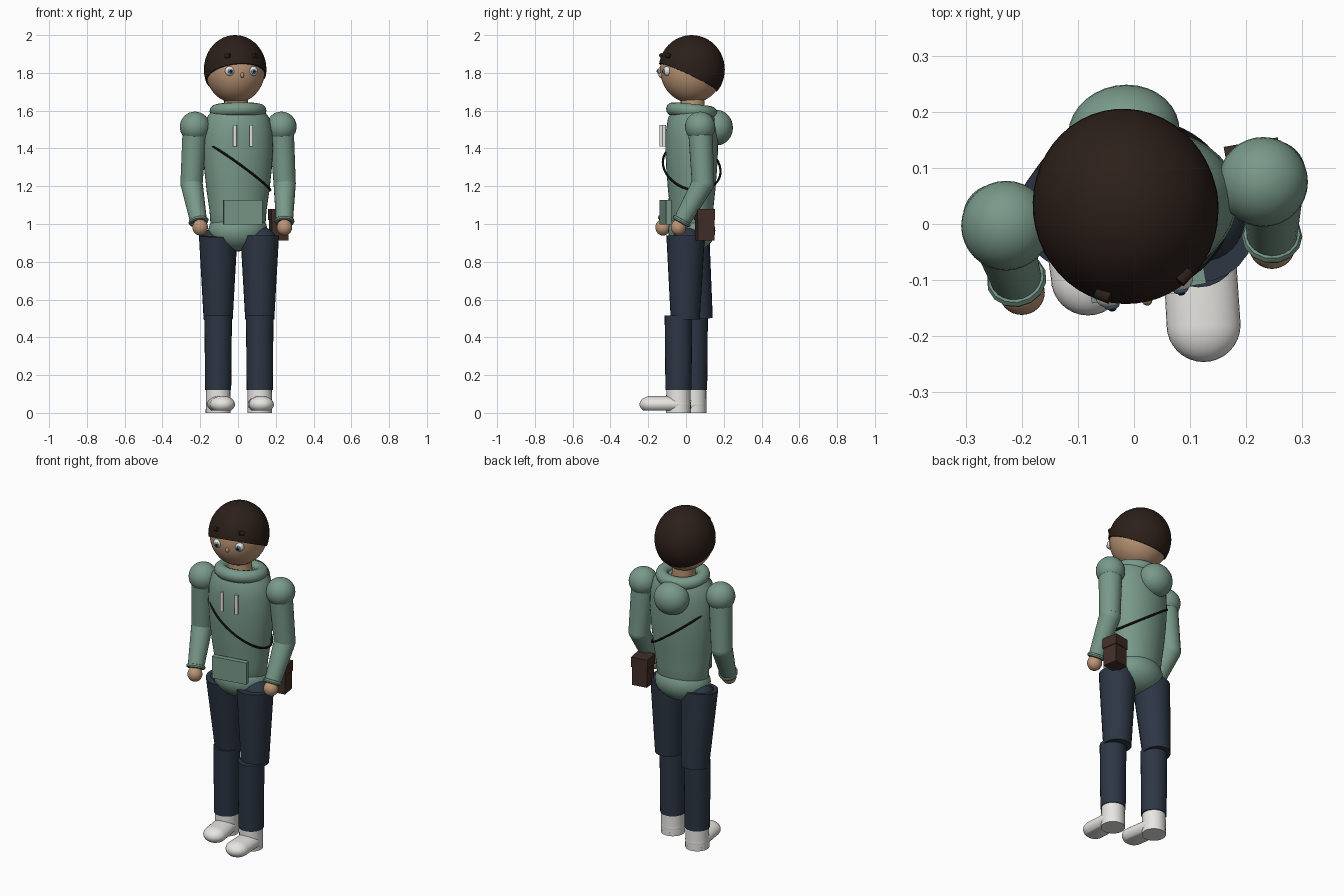
import bpy, bmesh, math
from mathutils import Vector, Matrix

if "Cube" in bpy.data.objects:
    bpy.data.objects.remove(bpy.data.objects["Cube"])

def mat(name, r, g, b):
    m = bpy.data.materials.new(name)
    m.diffuse_color = (r, g, b, 1)
    m.use_nodes = True
    m.node_tree.nodes["Principled BSDF"].inputs["Base Color"].default_value = m.diffuse_color
    return m

GREEN = mat("sage_cloth", 0.19, 0.32, 0.25)
NAVY = mat("navy_cloth", 0.026, 0.037, 0.058)
SKIN = mat("skin", 0.50, 0.30, 0.18)
HAIR = mat("dark_hair", 0.025, 0.014, 0.010)
WHITE = mat("white", 0.80, 0.79, 0.76)
BROWN = mat("brown_leather", 0.055, 0.028, 0.022)
BLACK = mat("black", 0.012, 0.012, 0.012)
BLUE = mat("iris_blue", 0.12, 0.25, 0.38)

YAW = math.radians(10)                     # twist of the upper body
BODY = Matrix.Translation((0, 0.03, 0)) @ Matrix.Rotation(YAW, 4, 'Z')
HEAD = Matrix.Translation((-0.015, 0.03, 1.818)) @ Matrix.Rotation(math.radians(13), 4, 'Z')

def add(name, bm, m, matrix=Matrix(), smooth=True):
    bmesh.ops.recalc_face_normals(bm, faces=bm.faces)
    me = bpy.data.meshes.new(name)
    bm.to_mesh(me)
    bm.free()
    ob = bpy.data.objects.new(name, me)
    bpy.context.collection.objects.link(ob)
    ob.matrix_world = matrix
    me.materials.append(m)
    if smooth:
        bpy.ops.object.select_all(action='DESELECT')
        ob.select_set(True)
        bpy.context.view_layer.objects.active = ob
        bpy.ops.object.shade_smooth_by_angle(angle=math.radians(40))
    return ob

def ball(name, c, r, m, base=Matrix(), seg=32):
    bm = bmesh.new()
    bmesh.ops.create_uvsphere(bm, u_segments=seg, v_segments=seg // 2, radius=1)
    bmesh.ops.scale(bm, vec=Vector(r) if isinstance(r, tuple) else Vector((r, r, r)), verts=bm.verts)
    return add(name, bm, m, base @ Matrix.Translation(c))

def limb(name, a, b, ra, rb, m, base=Matrix(), seg=24):
    a, b = Vector(a), Vector(b)
    bm = bmesh.new()
    bmesh.ops.create_cone(bm, cap_ends=True, segments=seg, radius1=ra, radius2=rb, depth=(b - a).length)
    q = (b - a).to_track_quat('Z', 'Y').to_matrix().to_4x4()
    return add(name, bm, m, base @ Matrix.Translation((a + b) / 2) @ q)

def box(name, c, size, m, base=BODY):
    bm = bmesh.new()
    bmesh.ops.create_cube(bm, size=1)
    bmesh.ops.scale(bm, vec=size, verts=bm.verts)
    return add(name, bm, m, base @ Matrix.Translation(c), False)

def ring(name, rx, ry, minor, m, matrix, seg=40, sides=12):
    bm = bmesh.new()
    rows = []
    for i in range(seg):
        t = 2 * math.pi * i / seg
        row = []
        for j in range(sides):
            p = 2 * math.pi * j / sides
            k = minor * math.cos(p)
            row.append(bm.verts.new(((rx + k) * math.cos(t), (ry + k) * math.sin(t), minor * math.sin(p))))
        rows.append(row)
    for i in range(seg):
        for j in range(sides):
            n, k = rows[(i + 1) % seg], (j + 1) % sides
            bm.faces.new((rows[i][j], n[j], n[k], rows[i][k]))
    return add(name, bm, m, matrix)

# torso: lathed oval profile (radius, height)
profile = [(0.125, 0.95), (0.146, 0.99), (0.152, 1.07), (0.168, 1.18), (0.18, 1.29),
           (0.187, 1.40), (0.183, 1.49), (0.168, 1.56), (0.14, 1.60)]
bm = bmesh.new()
rows = [[bm.verts.new((r * math.cos(math.tau * i / 40), 0.74 * r * math.sin(math.tau * i / 40), z))
         for i in range(40)] for r, z in profile]
for a, b in zip(rows, rows[1:]):
    for i in range(40):
        k = (i + 1) % 40
        bm.faces.new((a[i], a[k], b[k], b[i]))
bm.faces.new(rows[0])
bm.faces.new(rows[-1])
add("torso", bm, GREEN, BODY)
ball("hips", (0, 0, 0.965), (0.158, 0.124, 0.11), GREEN, BODY)

# collar, hood and drawstrings
ring("collar", 0.115, 0.1, 0.036, GREEN,
     BODY @ Matrix.Translation((0, 0, 1.598)) @ Matrix.Rotation(math.radians(-6), 4, 'X'))
ball("hood", (0.005, 0.133, 1.51), (0.1, 0.086, 0.094), GREEN, BODY)
for n, x in (("left", -0.044), ("right", 0.044)):
    limb("drawstring_" + n, (x, -0.155, 1.41), (x, -0.155, 1.525), 0.01, 0.01, WHITE, BODY, 12)

# front pocket, shoulder strap and bag
box("front_pocket", (0, -0.141, 1.063), (0.207, 0.03, 0.13), GREEN)
ring("shoulder_strap", 0.212, 0.152, 0.006, BLACK,
     BODY @ Matrix.Translation((0, 0, 1.303)) @ Matrix.Rotation(math.radians(36), 4, 'Y'), 64, 8)
box("bag", (0.225, 0.03, 0.99), (0.09, 0.088, 0.155), BROWN)
box("bag_flap", (0.225, 0.03, 1.05), (0.098, 0.096, 0.06), BROWN)

# arms: shoulder, elbow, wrist, hand
arms = {"left": ((-0.228, -0.003, 1.515), (-0.246, 0.012, 1.215), (-0.209, -0.1, 1.015), (-0.2, -0.122, 0.982)),
        "right": ((0.23, 0.075, 1.515), (0.247, 0.09, 1.215), (0.246, -0.022, 1.015), (0.246, -0.04, 0.982))}
for n, (s, e, w, h) in arms.items():
    ball("shoulder_" + n, s, 0.08, GREEN)
    limb("upper_arm_" + n, s, e, 0.065, 0.059, GREEN)
    ball("elbow_" + n, e, 0.059, GREEN)
    limb("forearm_" + n, e, w, 0.059, 0.045, GREEN)
    q = (Vector(w) - Vector(e)).to_track_quat('Z', 'Y').to_matrix().to_4x4()
    ring("cuff_" + n, 0.042, 0.042, 0.012, GREEN, Matrix.Translation(w) @ q, 14, 8)
    ball("hand_" + n, h, (0.041, 0.04, 0.043), SKIN)

# legs and shoes: x, hip y, knee y, ankle y, toe x
legs = {"left": (-0.105, 0.022, 0.065, 0.043, -0.082), "right": (0.115, -0.002, -0.004, -0.04, 0.124)}
for n, (x, hy, ky, ay, tx) in legs.items():
    ball("hip_joint_" + n, (x * 1.06, hy + 0.01, 0.9), 0.085, NAVY)
    limb("thigh_" + n, (x, hy, 0.94), (x, ky, 0.495), 0.102, 0.077, NAVY)
    limb("shin_" + n, (x, ay, 0.515), (x, ay, 0.12), 0.073, 0.069, NAVY)
    limb("shoe_ankle_" + n, (x, ay, 0.005), (x, ay, 0.13), 0.066, 0.064, WHITE)
    # shoe: flattened capsule with a level sole
    bm = bmesh.new()
    bmesh.ops.create_uvsphere(bm, u_segments=32, v_segments=16, radius=1)
    for v in bm.verts:
        front = v.co.y < 0.001
        v.co = Vector((v.co.x * 0.066, v.co.y * 0.066 - (0.14 if front else 0), v.co.z * 0.045 + 0.045))
        if front:
            v.co.x += tx - x
    bmesh.ops.bisect_plane(bm, geom=bm.verts[:] + bm.edges[:] + bm.faces[:], plane_co=(0, 0, 0.012),
                           plane_no=(0, 0, 1), clear_inner=True)
    bmesh.ops.holes_fill(bm, edges=bm.edges[:], sides=0)
    add("shoe_" + n, bm, WHITE, Matrix.Translation((x, ay, 0)))
    limb("sole_" + n, (x, ay, 0), (x, ay, 0.02), 0.066, 0.066, WHITE)

# head and neck
limb("neck", (-0.005, 0.035, 1.54), (-0.012, 0.035, 1.69), 0.066, 0.062, SKIN)
ball("head", (0, 0, 0), (0.158, 0.168, 0.178), SKIN, HEAD, 48)

# hair: cap sliced by a plane sloping down to the back
bm = bmesh.new()
bmesh.ops.create_uvsphere(bm, u_segments=48, v_segments=24, radius=1)
bmesh.ops.scale(bm, vec=(0.165, 0.176, 0.182), verts=bm.verts)
bmesh.ops.bisect_plane(bm, geom=bm.verts[:] + bm.edges[:] + bm.faces[:], plane_co=(0, -0.13, 0.012),
                       plane_no=(0, 0.48, 1), clear_inner=True)
bmesh.ops.holes_fill(bm, edges=bm.edges[:], sides=0)
add("hair", bm, HAIR, HEAD)

# face
for n, s in (("left", -1), ("right", 1)):
    ball("eye_" + n, (s * 0.063, -0.147, -0.008), (0.026, 0.022, 0.026), WHITE, HEAD, 20)
    ball("iris_" + n, (s * 0.063, -0.165, -0.01), (0.014, 0.008, 0.014), BLUE, HEAD, 16)
    ball("pupil_" + n, (s * 0.063, -0.172, -0.01), (0.007, 0.004, 0.007), BLACK, HEAD, 12)
    limb("eyebrow_" + n, (s * 0.085, -0.136, 0.07), (s * 0.063, -0.151, 0.075), 0.012, 0.012, HAIR, HEAD, 10)
ball("nose", (0, -0.168, -0.03), (0.01, 0.012, 0.014), SKIN, HEAD, 16)
